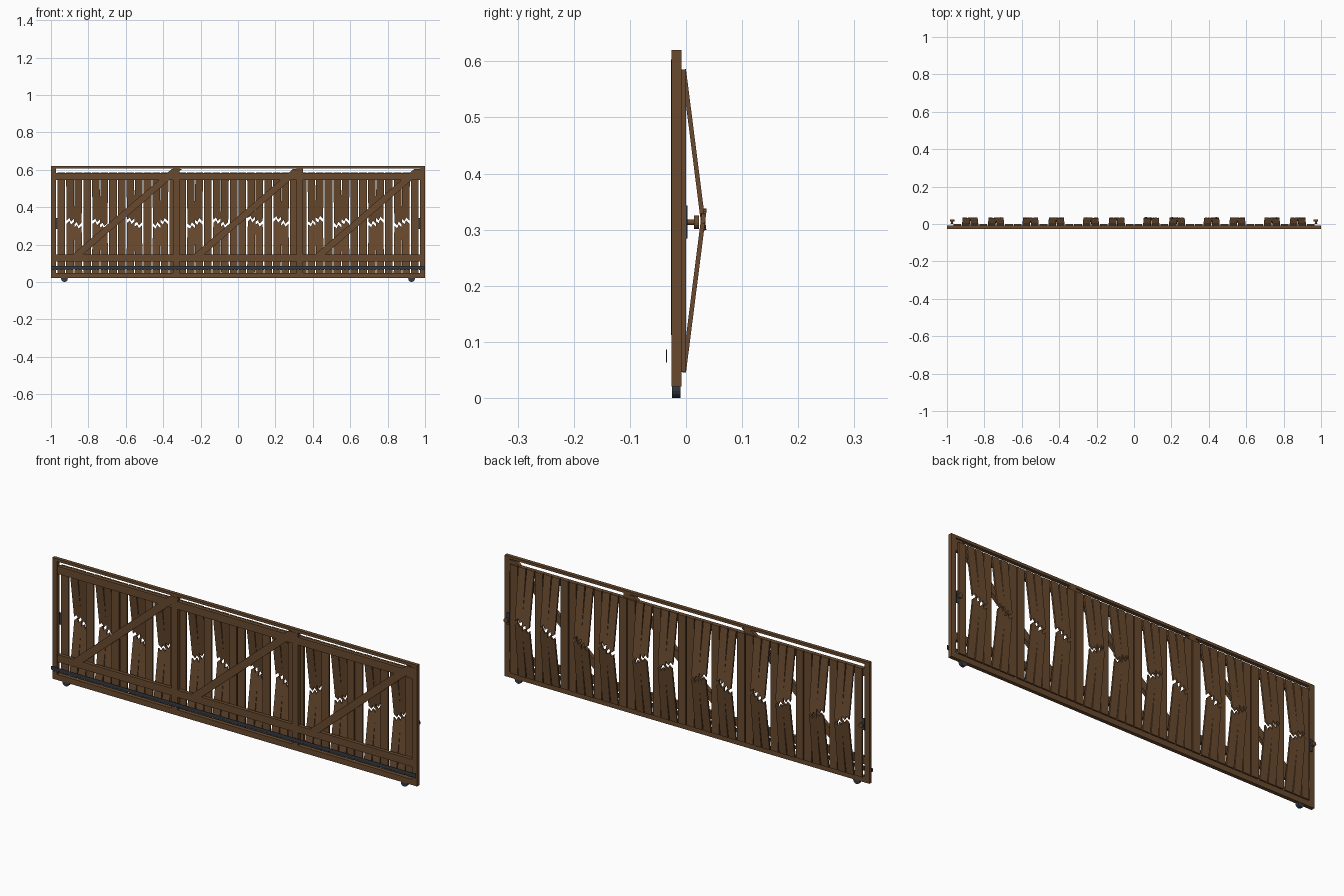
import bpy, bmesh, math, random
from mathutils import Matrix, Vector

if "Cube" in bpy.data.objects:
    bpy.data.objects.remove(bpy.data.objects["Cube"])

random.seed(4)


def material(name, rgb):
    m = bpy.data.materials.new(name)
    m.diffuse_color = (*rgb, 1)
    m.use_nodes = True
    m.node_tree.nodes["Principled BSDF"].inputs["Base Color"].default_value = m.diffuse_color
    return m


WOOD = material("brown wood", (0.141, 0.068, 0.028))
STEEL = material("dark steel", (0.035, 0.045, 0.055))


def add_mesh(name, bm, mat):
    bmesh.ops.recalc_face_normals(bm, faces=bm.faces)
    me = bpy.data.meshes.new(name)
    bm.to_mesh(me)
    bm.free()
    me.materials.append(mat)
    ob = bpy.data.objects.new(name, me)
    bpy.context.collection.objects.link(ob)
    return ob


def slab(name, outline, y0, y1, mat=WOOD, transform=None):
    """Extrude an (x, z) outline from y0 to y1."""
    bm = bmesh.new()
    face = bm.faces.new([bm.verts.new((x, y0, z)) for x, z in outline])
    out = bmesh.ops.extrude_face_region(bm, geom=[face])
    bmesh.ops.translate(bm, vec=(0, y1 - y0, 0),
                        verts=[v for v in out["geom"] if isinstance(v, bmesh.types.BMVert)])
    if transform:
        bm.transform(transform)
    return add_mesh(name, bm, mat)


def box(name, x0, x1, z0, z1, y0, y1, mat=WOOD):
    return slab(name, [(x0, z0), (x1, z0), (x1, z1), (x0, z1)], y0, y1, mat)


def disc(name, radius, x, z, y0, y1, sides, mat):
    pts = [(x + radius * math.cos(2 * math.pi * i / sides),
            z + radius * math.sin(2 * math.pi * i / sides)) for i in range(sides)]
    return slab(name, pts, y0, y1, mat)


# Outer frame and the two inner posts
FRONT, BACK = -0.026, -0.008
box("top_rail", -1, 1, 0.607, 0.62, FRONT, BACK)
box("bottom_rail", -1, 1, 0.02, 0.048, FRONT, BACK)
for s, side in ((-1, "left"), (1, "right")):
    xa, xb = sorted((s * 0.973, s * 1.0))
    box(side + "_end_post", xa, xb, 0.048, 0.607, FRONT, BACK)
    box(side + "_inner_post", s * 0.33 - 0.017, s * 0.33 + 0.017, 0.048, 0.607, FRONT, BACK)

# Cross rails in each bay
bays = [(-0.973, -0.347), (-0.313, 0.313), (0.347, 0.973)]
for k, (x0, x1) in enumerate(bays):
    box(f"upper_cross_rail_{k}", x0, x1, 0.546, 0.584, -0.025, BACK)
    box(f"lower_cross_rail_{k}", x0, x1, 0.11, 0.146, -0.025, BACK)
    # Diagonal brace, ends cut level
    left = -0.925 + 0.648 * k
    right = left + 0.57
    slab(f"diagonal_brace_{k}", [(left, 0.112), (left + 0.055, 0.112),
                                 (right + 0.055, 0.603), (right, 0.603)], -0.027, -0.0085)

# Planks: straight ones, and pairs snapped in the middle and pushed backwards
PITCH, HALF, TOP, BOTTOM = 0.0461, 0.0203, 0.585, 0.046
TILT = math.atan(0.127)


def broken_half(name, cx, end_z, break_line, lean):
    """Half plank hinged at end_z with a jagged inner end."""
    outline = [(cx - HALF, end_z), (cx + HALF, end_z)] + break_line[::-1]
    pivot = Vector((cx, BACK, end_z))
    s = 1 if end_z > 0.3 else -1
    # x follows distance from the hinge, then the half swings backwards
    shear = Matrix.Identity(4)
    shear[0][2] = -s * lean / 0.27
    m = (Matrix.Translation(pivot) @ Matrix.Rotation(s * TILT, 4, 'X')
         @ shear @ Matrix.Translation(-pivot))
    slab(name, outline, BACK, 0.0, WOOD, m)


slopes = [-1, -1, -1, 1, 1, -1, -1, -1, 1, 1, 1, 1]
pair = 0
for i in range(42):
    cx = (i - 20.5) * PITCH
    slot = i % 7
    if slot not in (1, 2, 4, 5):
        box(f"plank_{i}", cx - HALF, cx + HALF, BOTTOM, TOP, BACK, 0.0)
        continue
    second = slot in (2, 5)
    if not second:
        slope = slopes[pair]
        mid = random.uniform(0.31, 0.328)
        pair += 1
    zc = mid + slope * (0.011 if second else -0.011)
    # Jagged split across the plank width
    line = []
    for j, jag in enumerate((-0.004, 0.009, -0.011, 0.006)):
        line.append((cx - HALF + 2 * HALF * (0, 0.36, 0.58, 1)[j], zc + jag * -slope))
    lean = -0.0035 if second else 0.0035
    broken_half(f"plank_{i}_upper_half", cx, TOP, [(x, z + 0.006) for x, z in line], lean)
    broken_half(f"plank_{i}_lower_half", cx, BOTTOM, [(x, z - 0.006) for x, z in line], lean)

# Toothed drive rack along the front
teeth = 100
step = 2 / teeth
rack = [(1, 0.086), (-1, 0.086)]
for t in range(teeth):
    x = -1 + t * step
    rack += [(x, 0.070), (x + step * 0.3, 0.070),
             (x + step * 0.4, 0.063), (x + step * 0.9, 0.063)]
rack.append((1, 0.070))
slab("drive_rack", rack, -0.036, -0.034, STEEL)

# Wheels and end handles
for s, side in ((-1, "left"), (1, "right")):
    disc(side + "_wheel", 0.018, s * 0.928, 0.018, -0.025, -0.0095, 20, STEEL)
    x = s * 0.973
    box(side + "_handle_plate", x - 0.008, x + 0.008, 0.284, 0.343, 0.0, 0.003, STEEL)
    disc(side + "_handle_stem", 0.005, x, 0.313, 0.003, 0.014, 12, WOOD)
    disc(side + "_handle_knob", 0.012, x, 0.313, 0.014, 0.023, 16, WOOD)
